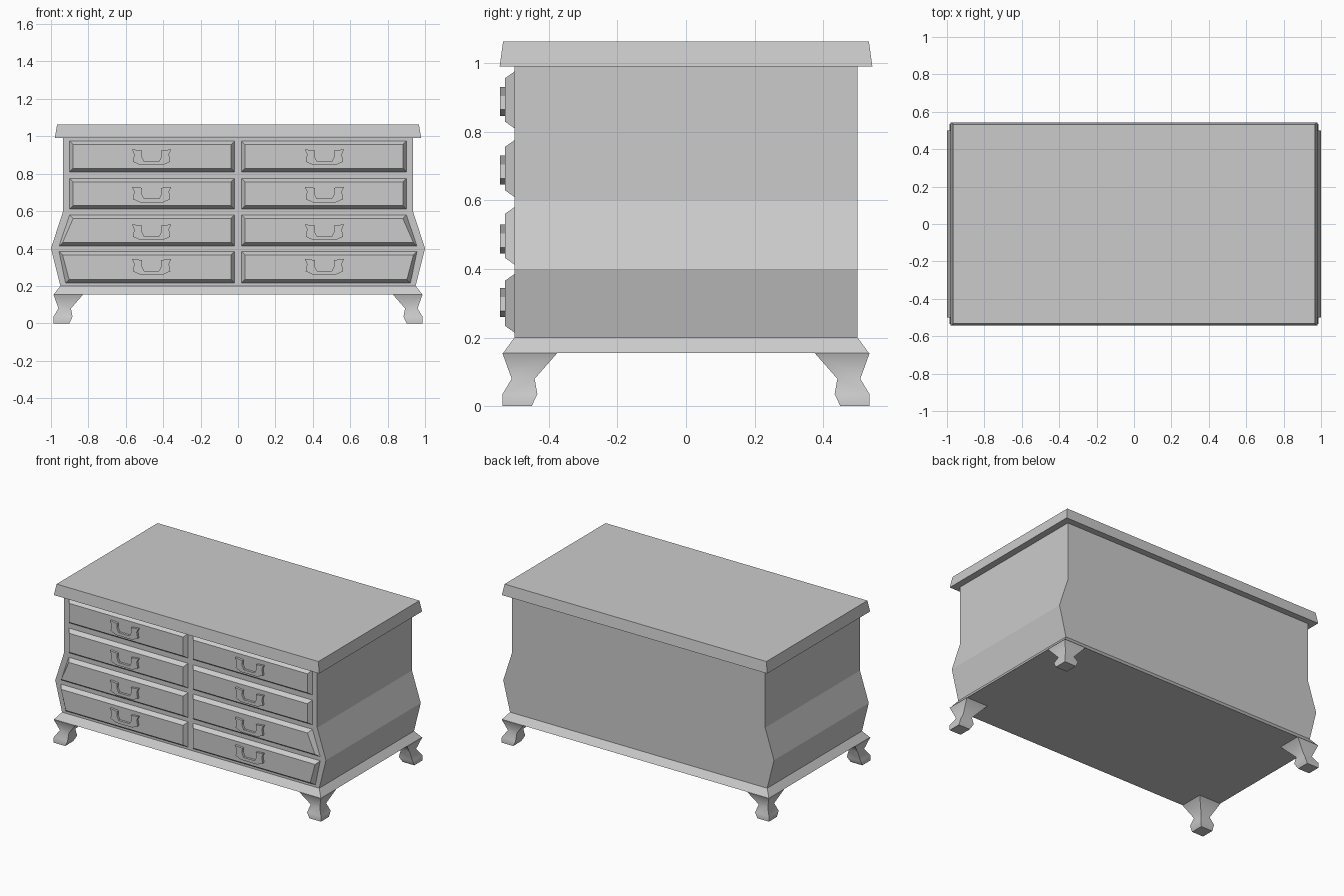
import bpy
import bmesh
import math

old = bpy.data.objects.get("Cube")
if old:
    bpy.data.objects.remove(old, do_unlink=True)

grey = bpy.data.materials.new("plain grey")
grey.use_nodes = True
colour = (0.6, 0.6, 0.6, 1)
grey.diffuse_color = colour
grey.node_tree.nodes["Principled BSDF"].inputs["Base Color"].default_value = colour


def loft(name, rings, smooth=None):
    """Skin a stack of matching closed rings and cap both ends."""
    bm = bmesh.new()
    loops = [[bm.verts.new(p) for p in ring] for ring in rings]
    n = len(loops[0])
    for a, b in zip(loops, loops[1:]):
        for i in range(n):
            j = (i + 1) % n
            bm.faces.new((a[i], a[j], b[j], b[i]))
    bm.faces.new(loops[0])
    bm.faces.new(loops[-1])
    bmesh.ops.recalc_face_normals(bm, faces=bm.faces)
    mesh = bpy.data.meshes.new(name)
    bm.to_mesh(mesh)
    bm.free()
    mesh.materials.append(grey)
    obj = bpy.data.objects.new(name, mesh)
    bpy.context.collection.objects.link(obj)
    if smooth:
        bpy.ops.object.select_all(action='DESELECT')
        obj.select_set(True)
        bpy.context.view_layer.objects.active = obj
        bpy.ops.object.shade_smooth_by_angle(angle=math.radians(smooth))
    return obj


def rect(x0, x1, y0, y1, z):
    return [(x0, y0, z), (x1, y0, z), (x1, y1, z), (x0, y1, z)]


def at_depth(outline, y):
    return [(x, y, z) for x, z in outline]


# Bulging carcass, moulded plinth and overhanging top
side = [(0.95, 0.2), (1.0, 0.4), (0.935, 0.6), (0.935, 0.99)]
profile = side + [(-x, z) for x, z in reversed(side)]
loft("body", [at_depth(profile, -0.5), at_depth(profile, 0.5)])
loft("plinth", [rect(-0.985, 0.985, -0.533, 0.533, 0.155),
                rect(-0.95, 0.95, -0.5, 0.5, 0.2)])
loft("top", [rect(-0.98, 0.98, -0.543, 0.543, 0.99),
             rect(-0.967, 0.967, -0.533, 0.533, 1.063)])

# Feet: height, inset of the outer faces, inset of the inner faces
leg_steps = [(0.155, 0, 0.16), (0.08, 0.027, 0.094),
             (0.035, 0, 0.102), (0, 0, 0.085)]
for sx, xname in ((1, "left"), (-1, "right")):
    for sy, yname in ((-1, "front"), (1, "back")):
        loft(f"{yname}_{xname}_leg",
             [rect(sx * (0.987 - o), sx * (0.987 - i),
                   sy * (0.535 - o), sy * (0.535 - i), z)
              for z, o, i in leg_steps], smooth=55)

# Drawers: bottom, top, outer edge at bottom and top, handle centre
rows = [(0.81, 0.975, 0.9, 0.9, 0.888), (0.61, 0.775, 0.9, 0.9, 0.688),
        (0.413, 0.58, 0.957, 0.9, 0.487), (0.215, 0.385, 0.922, 0.957, 0.302)]
# Half outline of a handle: outer edge upward from the middle, then inner edge
outer = [(0.06, -0.042), (0.1, -0.024), (0.093, 0.016), (0.105, 0.042)]
inner = [(0.05, 0.036), (0.054, 0.006), (0.04, -0.022)]
half = outer + inner
bevel = 0.019
for row, (z0, z1, b, t, hz) in enumerate(rows, 1):
    for s, sname in ((1, "left"), (-1, "right")):
        back = [(s * 0.018, z0), (s * b, z0), (s * t, z1), (s * 0.018, z1)]
        face = [(s * (0.018 + bevel), z0 + bevel), (s * (b - bevel), z0 + bevel),
                (s * (t - bevel), z1 - bevel), (s * (0.018 + bevel), z1 - bevel)]
        loft(f"drawer_{row}_{sname}",
             [at_depth(back, -0.5), at_depth(face, -0.527)])
        shape = half + [(-x, z) for x, z in reversed(half)]
        shape = [(s * 0.462 + x, hz + z) for x, z in shape]
        loft(f"handle_{row}_{sname}",
             [at_depth(shape, -0.527), at_depth(shape, -0.542)])
